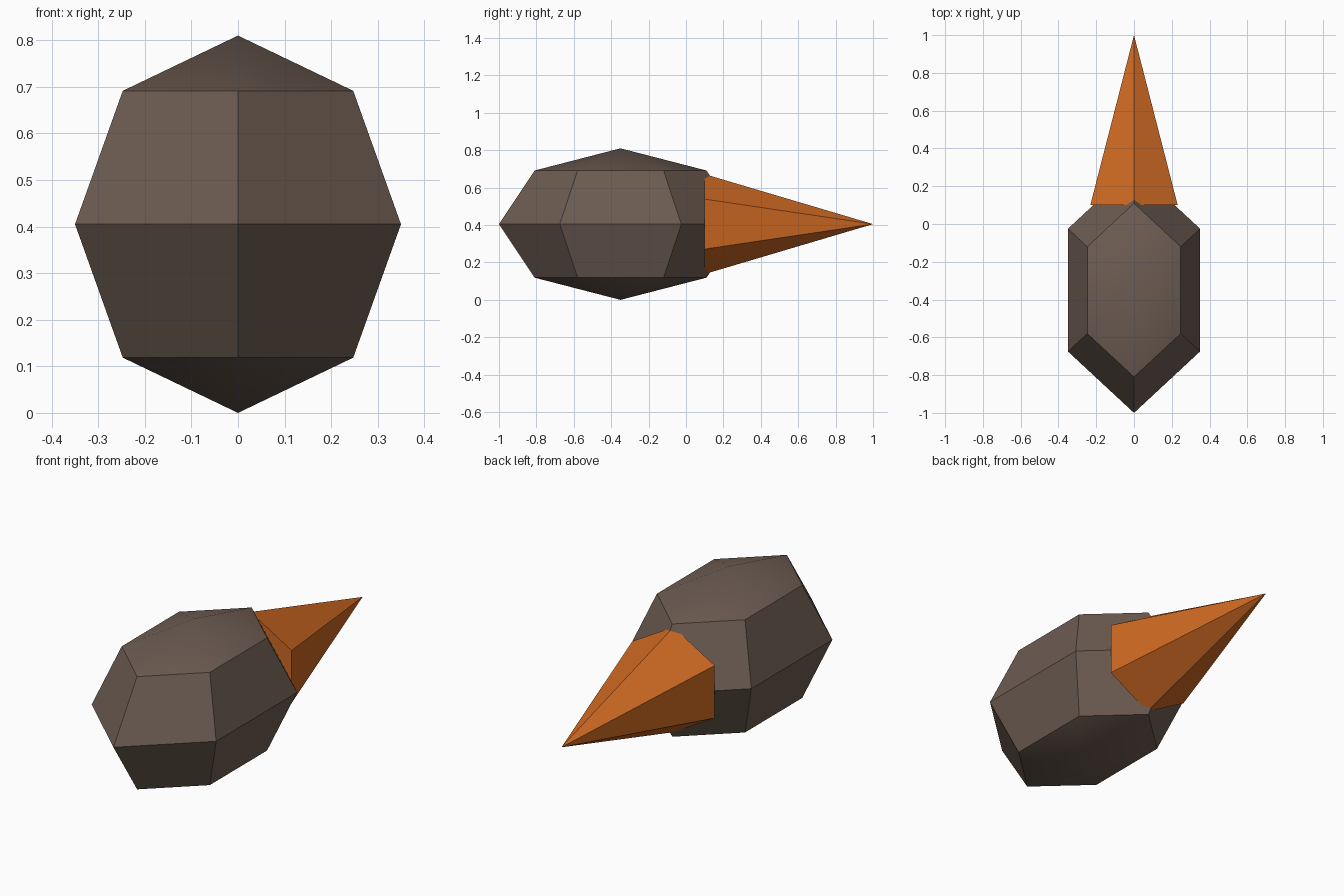
import bpy, bmesh, math
from mathutils import Matrix, Vector

if "Cube" in bpy.data.objects:
    bpy.data.objects.remove(bpy.data.objects["Cube"])

CENTRE_Z = 0.405


def material(name, rgb):
    m = bpy.data.materials.new(name)
    m.diffuse_color = (*rgb, 1)
    m.use_nodes = True
    m.node_tree.nodes["Principled BSDF"].inputs["Base Color"].default_value = m.diffuse_color
    return m


def finish(name, bm, mat):
    bmesh.ops.recalc_face_normals(bm, faces=bm.faces)
    mesh = bpy.data.meshes.new(name)
    bm.to_mesh(mesh)
    bm.free()
    obj = bpy.data.objects.new(name, mesh)
    bpy.context.collection.objects.link(obj)
    mesh.materials.append(mat)
    bpy.context.view_layer.objects.active = obj
    obj.select_set(True)
    bpy.ops.object.shade_smooth_by_angle(angle=math.radians(30))
    obj.select_set(False)


brown = material("stone brown", (0.153, 0.107, 0.084))
orange = material("orange", (0.62, 0.141, 0.016))

# Head: six-sided, four-ring sphere stretched along y, a corner facing front
bm = bmesh.new()
rings = []
for lat in (-45, 0, 45):
    c, s = math.cos(math.radians(lat)), math.sin(math.radians(lat))
    rings.append([bm.verts.new((0.404 * c * math.sin(i * math.pi / 3),
                                -0.35 - 0.65 * c * math.cos(i * math.pi / 3),
                                CENTRE_Z + 0.405 * s)) for i in range(6)])
bottom = bm.verts.new((0, -0.35, 0))
top = bm.verts.new((0, -0.35, 2 * CENTRE_Z))
for i in range(6):
    j = (i + 1) % 6
    for a, b in zip(rings, rings[1:]):
        bm.faces.new((a[i], a[j], b[j], b[i]))
    bm.faces.new((bottom, rings[0][j], rings[0][i]))
    bm.faces.new((top, rings[-1][i], rings[-1][j]))
finish("head", bm, brown)

# Beak: six-sided cone pointing to +y, corners at top and bottom
bm = bmesh.new()
base = [bm.verts.new((0.267 * math.sin(i * math.pi / 3), 0.10,
                      CENTRE_Z + 0.267 * math.cos(i * math.pi / 3))) for i in range(6)]
tip = bm.verts.new((0, 1.0, CENTRE_Z))
bm.faces.new(base)
for i in range(6):
    bm.faces.new((base[i], base[(i + 1) % 6], tip))
finish("beak", bm, orange)
